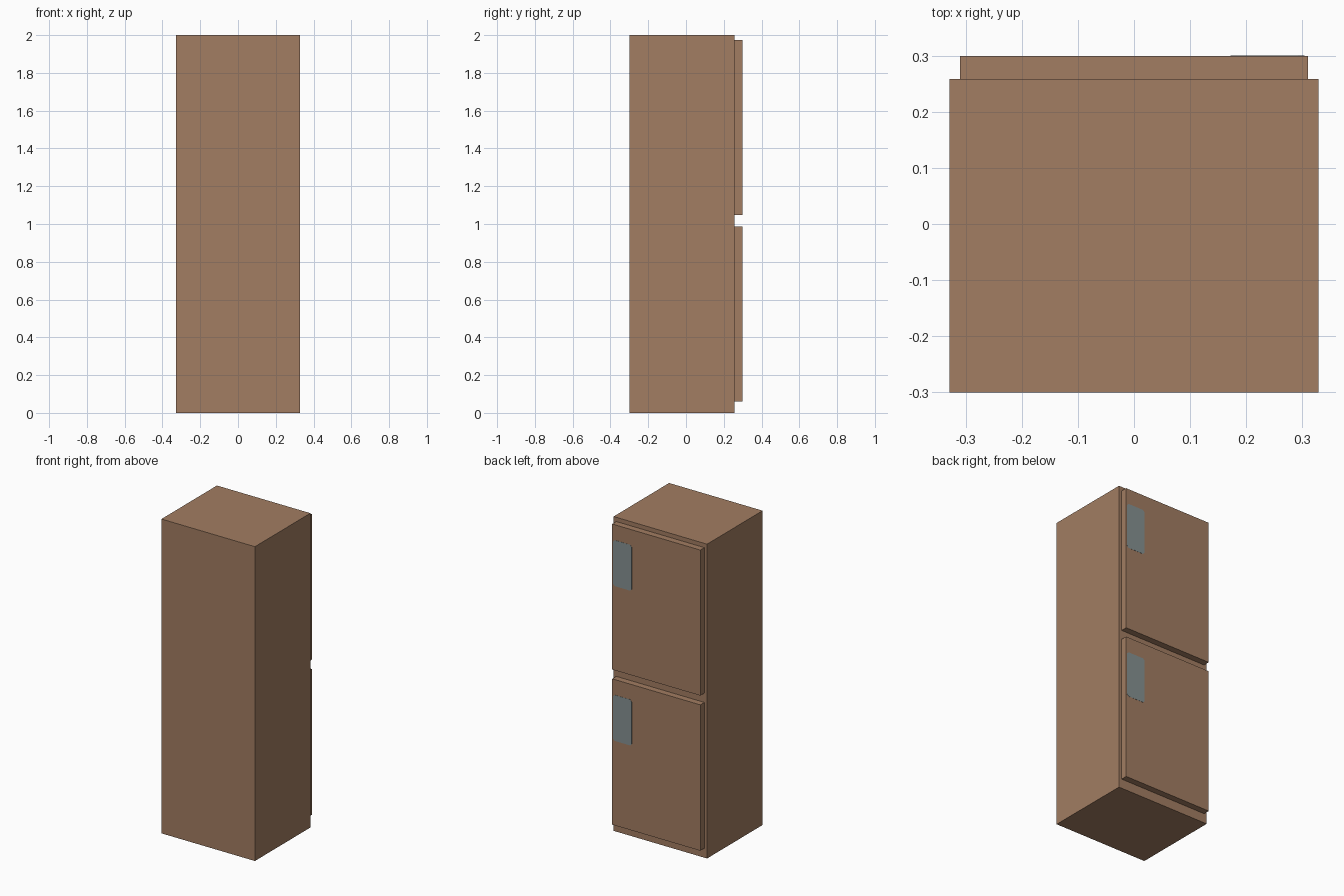
import bpy

if "Cube" in bpy.data.objects:
    bpy.data.objects.remove(bpy.data.objects["Cube"])


def material(name, rgb):
    m = bpy.data.materials.new(name)
    m.diffuse_color = (*rgb, 1.0)
    m.use_nodes = True
    m.node_tree.nodes["Principled BSDF"].inputs["Base Color"].default_value = m.diffuse_color
    return m


brown = material("brown_cabinet", (0.36, 0.205, 0.122))
grey = material("grey_panel", (0.235, 0.283, 0.287))


def prism(name, outline, y0, y1, mat):
    """Extrude an x-z outline from y0 to y1."""
    n = len(outline)
    verts = [(x, y0, z) for x, z in outline] + [(x, y1, z) for x, z in outline]
    faces = [tuple(range(n)), tuple(range(2 * n - 1, n - 1, -1))]
    faces += [(i, i + n, (i + 1) % n + n, (i + 1) % n) for i in range(n)]
    mesh = bpy.data.meshes.new(name)
    mesh.from_pydata(verts, [], faces)
    mesh.materials.append(mat)
    obj = bpy.data.objects.new(name, mesh)
    bpy.context.collection.objects.link(obj)
    return obj


def rect(x0, x1, z0, z1):
    return [(x0, z0), (x1, z0), (x1, z1), (x0, z1)]


def chamfered(x0, x1, z0, z1, c):
    return [(x0 + c, z0), (x1 - c, z0), (x1, z0 + c), (x1, z1 - c),
            (x1 - c, z1), (x0 + c, z1), (x0, z1 - c), (x0, z0 + c)]


# Cabinet body
prism("cabinet_body", rect(-0.329, 0.329, 0, 2), -0.3, 0.258, brown)

# Two doors, each with a painted panel in the upper corner
for name, z0, z1 in (("lower", 0.06, 0.988), ("upper", 1.047, 1.973)):
    prism(name + "_door", rect(-0.31, 0.31, z0, z1), 0.258, 0.299, brown)
    prism(name + "_door_panel", chamfered(0.172, 0.304, z1 - 0.39, z1 - 0.098, 0.012),
          0.298, 0.3, grey)
